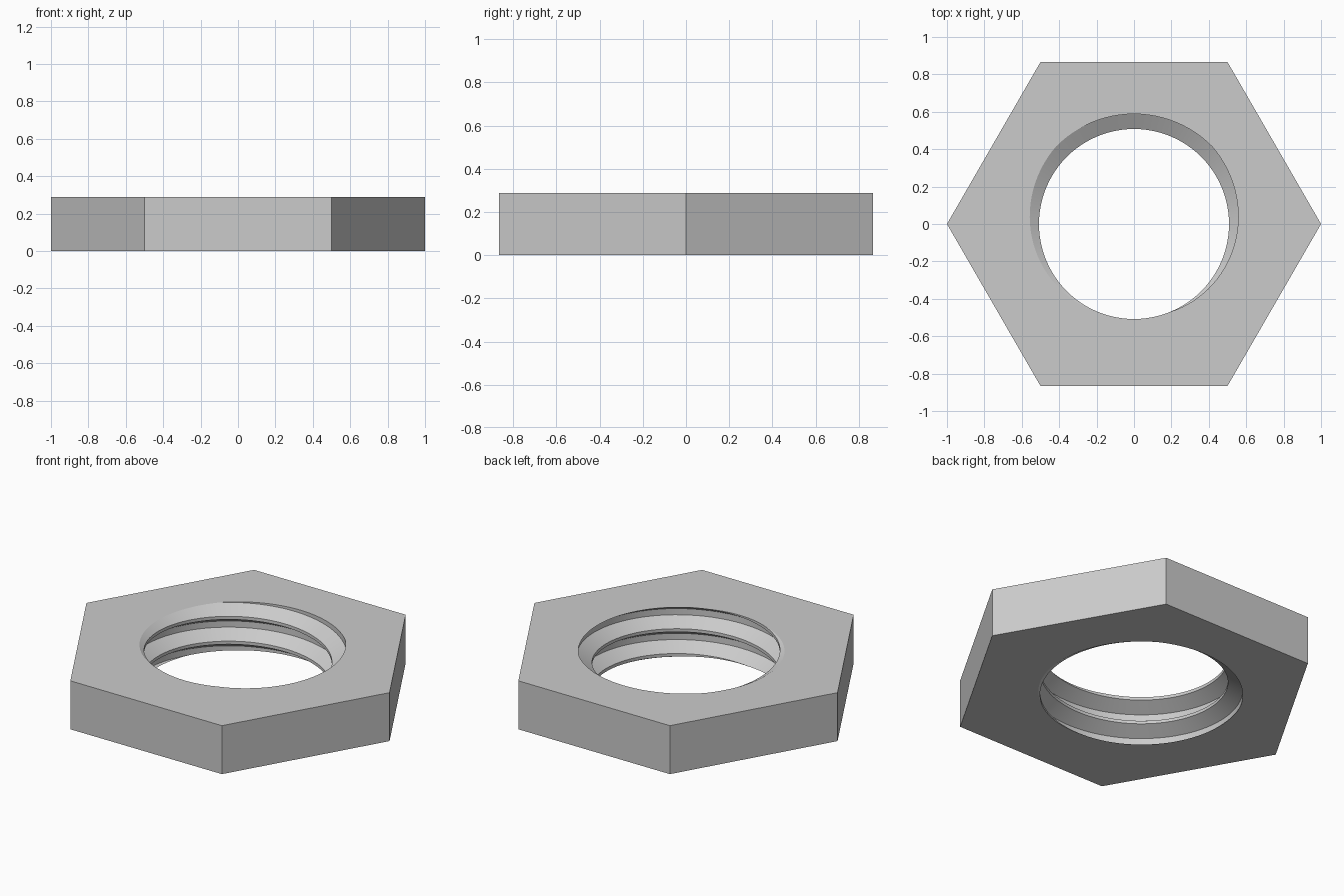
import bpy, bmesh, math

cube = bpy.data.objects.get("Cube")
if cube:
    bpy.data.objects.remove(cube)

HEIGHT = 0.289
PITCH = 0.148
CREST, ROOT = 0.508, 0.588
STEPS = 96                      # thread segments per turn
SIXTH = math.pi / 3

steel = bpy.data.materials.new("grey steel")
steel.use_nodes = True
grey = (0.6, 0.6, 0.6, 1)
steel.diffuse_color = grey
steel.node_tree.nodes["Principled BSDF"].inputs["Base Color"].default_value = grey

bm = bmesh.new()

# Helical thread: one pitch of the section swept past both ends of the nut
section = [(-1, CREST), (1, CREST), (6, ROOT), (10, ROOT), (15, CREST)]
rows = []
for k in range(-4 * STEPS, STEPS + 1):
    angle = math.tau * k / STEPS - math.pi / 2
    lift = HEIGHT + PITCH * k / STEPS
    rows.append([bm.verts.new((r * math.cos(angle), r * math.sin(angle), lift + PITCH * u / 16))
                 for u, r in section])
for a, b in zip(rows, rows[1:]):
    for i in range(len(section) - 1):
        bm.faces.new((a[i], b[i], b[i + 1], a[i + 1]))
bmesh.ops.remove_doubles(bm, verts=bm.verts[:], dist=1e-5)


def trim(z, direction):
    """Cut the thread off flat and return the rim vertices."""
    cut = bmesh.ops.bisect_plane(bm, geom=bm.verts[:] + bm.edges[:] + bm.faces[:], dist=1e-5,
                                 plane_co=(0, 0, z), plane_no=(0, 0, direction), clear_outer=True)
    return [g for g in cut["geom_cut"] if isinstance(g, bmesh.types.BMVert)]


def turn(v):
    return math.atan2(v.co.y, v.co.x) % math.tau


def cap(rim, z):
    """Flat hexagonal face from the thread rim to the outer edge."""
    rim = sorted(rim, key=turn)
    outer = []
    for v in rim:
        a = turn(v)
        r = math.cos(SIXTH / 2) / math.cos(a % SIXTH - SIXTH / 2)
        outer.append(bm.verts.new((r * math.cos(a), r * math.sin(a), z)))
    for i in range(len(rim)):
        bm.faces.new((rim[i - 1], rim[i], outer[i], outer[i - 1]))
    return outer


top_rim = trim(HEIGHT, 1)
bottom_rim = trim(0, -1)
top_edge = cap(top_rim, HEIGHT)
bottom_edge = cap(bottom_rim, 0)


def along_side(verts, side):
    """Vertices of one hexagon side, in order."""
    found = []
    for v in verts:
        d = (turn(v) - side * SIXTH + math.pi) % math.tau - math.pi
        if -1e-4 < d < SIXTH + 1e-4:
            found.append((d, v))
    return [v for d, v in sorted(found, key=lambda pair: pair[0])]


# Six flat wrench faces
for side in range(6):
    bm.faces.new(along_side(bottom_edge, side) + along_side(top_edge, side)[::-1])

bmesh.ops.recalc_face_normals(bm, faces=bm.faces[:])
mesh = bpy.data.meshes.new("hex_nut")
bm.to_mesh(mesh)
bm.free()
mesh.materials.append(steel)

nut = bpy.data.objects.new("hex_nut", mesh)
bpy.context.collection.objects.link(nut)
bpy.ops.object.select_all(action='DESELECT')
nut.select_set(True)
bpy.context.view_layer.objects.active = nut
bpy.ops.object.shade_smooth_by_angle(angle=math.radians(20))
